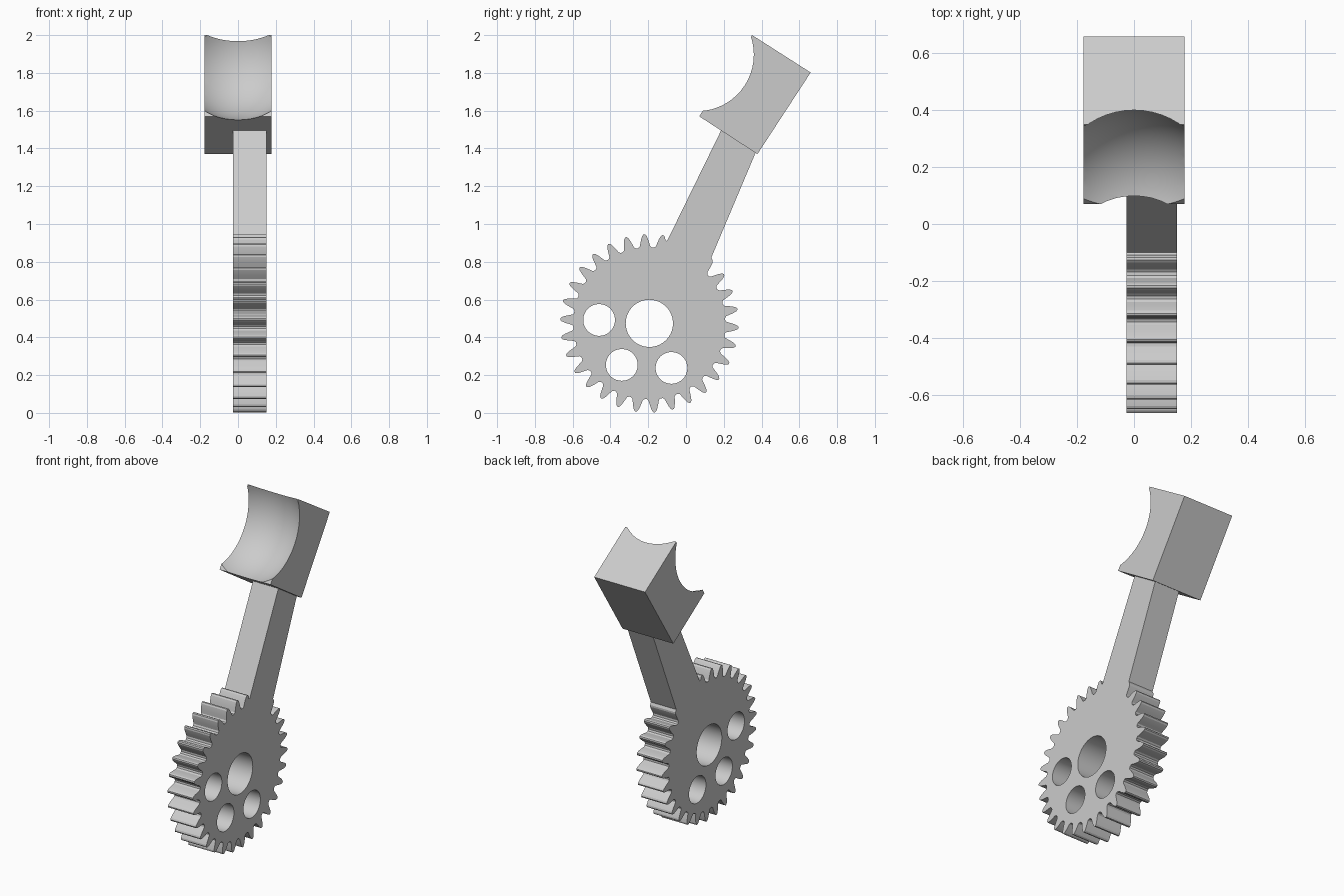
import bpy, bmesh
from math import cos, sin, radians, pi
from mathutils import Vector

cube = bpy.data.objects.get("Cube")
if cube:
    bpy.data.objects.remove(cube, do_unlink=True)

grey = bpy.data.materials.new("plain grey")
grey.use_nodes = True
GREY = (0.6, 0.6, 0.6, 1)
grey.diffuse_color = GREY
grey.node_tree.nodes["Principled BSDF"].inputs["Base Color"].default_value = GREY


def activate(obj):
    bpy.ops.object.select_all(action='DESELECT')
    obj.select_set(True)
    bpy.context.view_layer.objects.active = obj


def plate(name, loops, x0, x1):
    """Solid plate from closed (y, z) loops; inner loops become holes."""
    curve = bpy.data.curves.new(name, 'CURVE')
    curve.dimensions = '2D'
    curve.fill_mode = 'BOTH'
    curve.extrude = (x1 - x0) / 2
    for loop in loops:
        spline = curve.splines.new('POLY')
        spline.points.add(len(loop) - 1)
        for point, (y, z) in zip(spline.points, loop):
            point.co = (y, z, 0, 1)
        spline.use_cyclic_u = True
    obj = bpy.data.objects.new(name, curve)
    bpy.context.collection.objects.link(obj)
    obj.rotation_euler = (pi / 2, 0, pi / 2)
    obj.location.x = (x0 + x1) / 2
    activate(obj)
    bpy.ops.object.convert(target='MESH')
    bpy.ops.object.transform_apply(location=True, rotation=True, scale=True)
    obj = bpy.context.object
    bm = bmesh.new()
    bm.from_mesh(obj.data)
    bmesh.ops.remove_doubles(bm, verts=bm.verts, dist=0.0002)
    bmesh.ops.recalc_face_normals(bm, faces=bm.faces)
    bm.to_mesh(obj.data)
    bm.free()
    obj.data.materials.clear()
    obj.data.materials.append(grey)
    return obj


def polar(cy, cz, r, degrees):
    a = radians(degrees)
    return cy + r * cos(a), cz + r * sin(a)


def circle(cy, cz, r, n=64):
    return [polar(cy, cz, r, 360 * i / n) for i in range(n)]


# Gear outline: rounded teeth, interrupted where the arm leaves the rim
CY, CZ, TEETH = -0.194, 0.474, 30
PITCH = 360 / TEETH
half = [(-5.2, 0.402), (-3.9, 0.409), (-3.0, 0.43), (-2.2, 0.449),
        (-1.4, 0.464), (-0.5, 0.472)]
tooth = half + [(-a, r) for a, r in reversed(half)]
rim = [polar(CY, CZ, r, 81.25 + k * PITCH + a)
       for k in range(TEETH - 2) for a, r in tooth]
arm = [(0.134, 0.822), (0.378, 1.40), (0.196, 1.516), (-0.1, 0.91)]
outline = rim[3:-6] + arm

# Shaft hole and three lightening holes
holes = [circle(CY, CZ, 0.125)]
holes += [circle(y, z, 0.084) for y, z in
          ((-0.46, 0.492), (-0.34, 0.254), (-0.077, 0.238))]
gear = plate("gear_with_arm", [outline] + holes, -0.026, 0.151)
activate(gear)
bpy.ops.object.shade_smooth_by_angle(angle=radians(20))

# Head block with a spherical hollow in its front
head = plate("head_block", [[(0.35, 2.0), (0.07, 1.57), (0.378, 1.37), (0.66, 1.802)]],
             -0.177, 0.177)
bpy.ops.mesh.primitive_uv_sphere_add(segments=64, ring_count=32, radius=0.348,
                                     location=(0, 0.06, 1.897))
cutter = bpy.context.object
cutter.name = "hollow_cutter"
cutter.hide_render = True
cutter.data.materials.append(grey)
hollow = head.modifiers.new("hollow", 'BOOLEAN')
hollow.operation = 'DIFFERENCE'
hollow.solver = 'EXACT'
hollow.object = cutter
activate(head)
bpy.ops.object.modifier_apply(modifier=hollow.name)
bpy.data.objects.remove(cutter, do_unlink=True)
bpy.ops.object.shade_smooth_by_angle(angle=radians(30))
